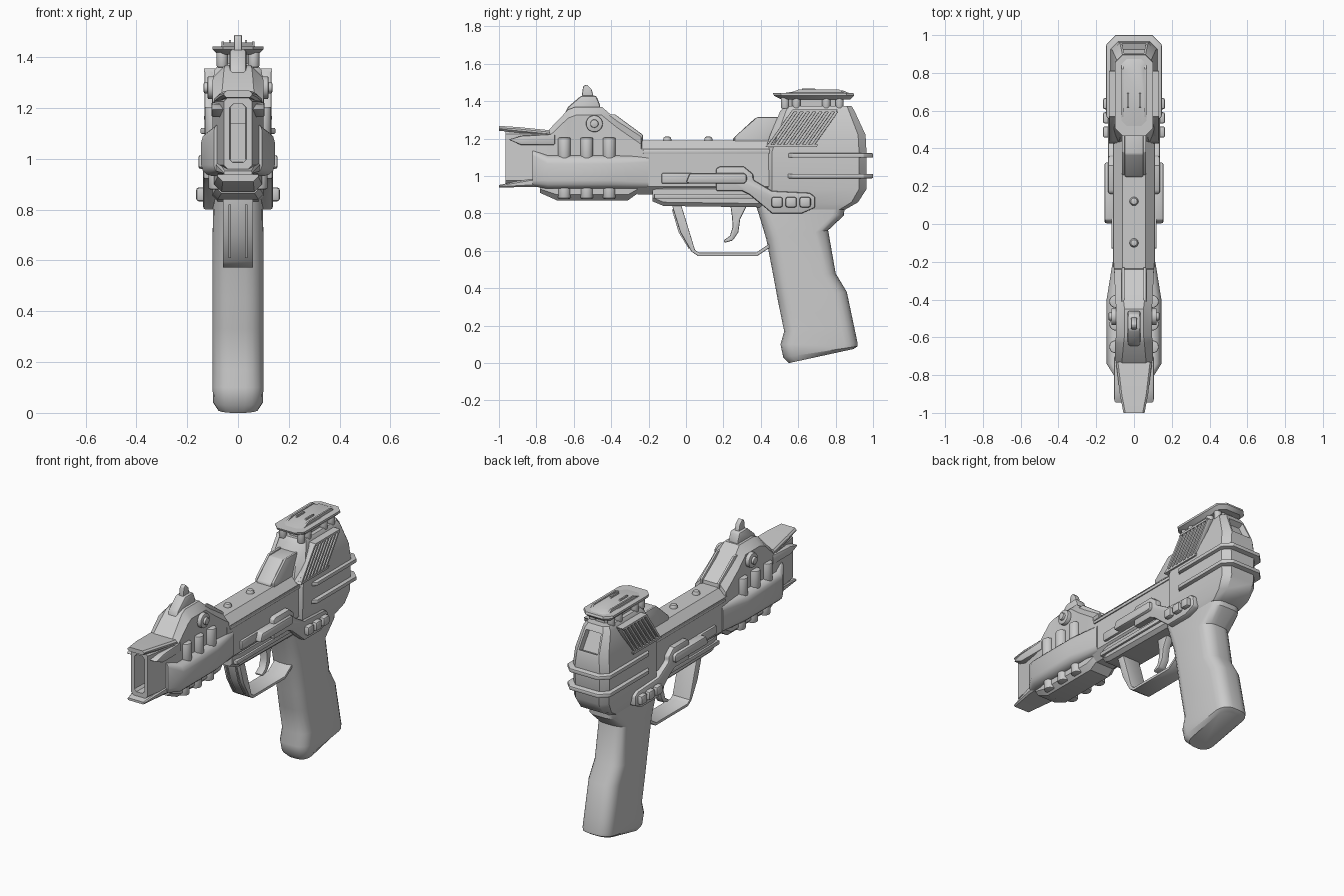
import bpy, bmesh, math
from mathutils import Vector


def finish(name, bm, mirror=False, angle=35):
    bmesh.ops.recalc_face_normals(bm, faces=bm.faces)
    me = bpy.data.meshes.new(name)
    bm.to_mesh(me)
    bm.free()
    ob = bpy.data.objects.new(name, me)
    bpy.context.collection.objects.link(ob)
    if mirror:
        ob.modifiers.new("Mirror", 'MIRROR')
    bpy.ops.object.select_all(action='DESELECT')
    ob.select_set(True)
    bpy.context.view_layer.objects.active = ob
    bpy.ops.object.shade_smooth_by_angle(angle=math.radians(angle))
    return ob


def bevel_sharp(bm, width, seg):
    edges = [e for e in bm.edges if e.calc_face_angle(0) > math.radians(40)]
    bmesh.ops.bevel(bm, geom=edges, offset=width, segments=seg, profile=0.5,
                    affect='EDGES', clamp_overlap=True)


def loft(name, rings, seg=1, bevel=0, recess=None):
    """Each ring: (y0, z0, y1, z1, half width, corner) - a rounded rectangle across x."""
    bm = bmesh.new()
    loops = []
    for y0, z0, y1, z1, hw, c in rings:
        a, b = Vector((0, y0, z0)), Vector((0, y1, z1))
        mid, d, half = (a + b) / 2, (b - a).normalized(), (b - a).length / 2
        loop = []
        for k, (sx, st) in enumerate(((1, 1), (-1, 1), (-1, -1), (1, -1))):
            for i in range(seg + 1):
                t = math.pi / 2 * (k + i / seg)
                p = mid + d * (st * (half - c) + c * math.sin(t))
                p.x = sx * (hw - c) + c * math.cos(t)
                loop.append(bm.verts.new(p))
        loops.append(loop)
    n = len(loops[0])
    for a, b in zip(loops, loops[1:]):
        for i in range(n):
            bm.faces.new((a[i], a[(i + 1) % n], b[(i + 1) % n], b[i]))
    bm.faces.new(loops[0])
    bm.faces.new(loops[-1])
    bmesh.ops.recalc_face_normals(bm, faces=bm.faces)
    if recess:
        f = [f for f in bm.faces if recess(f)]
        bmesh.ops.inset_region(bm, faces=f, thickness=0.015)
        bmesh.ops.inset_region(bm, faces=f, thickness=0.004, depth=-0.035)
    if bevel:
        bevel_sharp(bm, bevel, 2)
    return finish(name, bm)


def ylevels(name, rows, **kw):
    return loft(name, [(y, z0, y, z1, hw, c) for y, z0, z1, hw, c in rows], **kw)


def zlevels(name, rows, **kw):
    return loft(name, [(y0, z, y1, z, hw, c) for z, y0, y1, hw, c in rows], **kw)


def prism(name, pts, x0, x1, bevel=0.0, mirror=True):
    """Extrude a (y, z) outline from x0 to x1."""
    bm = bmesh.new()
    f = bm.faces.new([bm.verts.new((x0, y, z)) for y, z in pts])
    g = bmesh.ops.extrude_face_region(bm, geom=[f])['geom']
    bmesh.ops.translate(bm, vec=(x1 - x0, 0, 0),
                        verts=[v for v in g if isinstance(v, bmesh.types.BMVert)])
    bmesh.ops.recalc_face_normals(bm, faces=bm.faces)
    if bevel:
        bevel_sharp(bm, bevel, 2)
    return finish(name, bm, mirror)


def cylinder(name, loc, r, h, axis='Z', r2=None, mirror=False, bevel=0.006):
    bm = bmesh.new()
    bmesh.ops.create_cone(bm, cap_ends=True, segments=20, radius1=r,
                          radius2=r if r2 is None else r2, depth=h)
    bevel_sharp(bm, bevel, 2)
    if axis == 'X':
        for v in bm.verts:
            v.co = (v.co.z, v.co.y, v.co.x)
    bmesh.ops.translate(bm, vec=loc, verts=bm.verts)
    return finish(name, bm, mirror)


# Central body
ylevels("receiver", [(-0.26, 0.9, 1.19, 0.105, 0.045), (0.6, 0.9, 1.19, 0.105, 0.045)])
ylevels("receiver_underside", [(-0.18, 0.865, 0.95, 0.085, 0.02), (-0.12, 0.84, 0.95, 0.1, 0.02),
                               (0.6, 0.83, 0.95, 0.1, 0.02)])
prism("receiver_seam", [(-0.23, 1.12), (0.45, 1.12), (0.45, 1.14), (-0.23, 1.14)], 0.09, 0.111, 0.004)
for y in (-0.1, 0.12):
    cylinder("top_rivet", (0, y, 1.195), 0.026, 0.03, r2=0.018)

# Rear housing with recessed back window
zlevels("rear_housing", [
    (0.82, 0.42, 0.85, 0.095, 0.03), (0.86, 0.42, 0.92, 0.11, 0.035), (0.93, 0.42, 0.965, 0.12, 0.04),
    (1.13, 0.42, 0.965, 0.125, 0.04), (1.22, 0.45, 0.96, 0.115, 0.04), (1.35, 0.505, 0.90, 0.092, 0.03),
    (1.375, 0.53, 0.885, 0.075, 0.025)],
    recess=lambda f: f.normal.y > 0.8 and 1.22 < f.calc_center_median().z < 1.35)
for z in (1.00, 1.11):
    zlevels("rear_rail", [(z - 0.012, 0.52, 1.0, 0.147, 0.05), (z + 0.012, 0.52, 1.0, 0.147, 0.05)], bevel=0.005)
prism("rear_ramp", [(0.25, 1.18), (0.25, 1.2), (0.37, 1.31), (0.52, 1.31), (0.52, 1.15)], -0.05, 0.05, 0.008, False)
prism("rear_ramp_fin", [(0.26, 1.17), (0.26, 1.21), (0.38, 1.315), (0.5, 1.315), (0.5, 1.17)], 0.048, 0.064, 0.005)

# Slanted louvre panel
prism("louvre_panel", [(0.43, 1.16), (0.69, 1.16), (0.81, 1.35), (0.57, 1.35)], 0.06, 0.115)
for i in range(8):
    y = 0.435 + i * 0.0335
    prism("louvre_slat", [(y, 1.165), (y + 0.018, 1.165), (y + 0.145, 1.345), (y + 0.127, 1.345)], 0.1, 0.131, 0.003)
prism("louvre_lower_frame", [(0.425, 1.155), (0.7, 1.155), (0.705, 1.168), (0.435, 1.168)], 0.1, 0.133)
prism("louvre_upper_frame", [(0.56, 1.342), (0.80, 1.342), (0.81, 1.355), (0.57, 1.355)], 0.08, 0.133)

# Raised cap above the rear housing
for y in (0.53, 0.59, 0.75, 0.82):
    cylinder("cap_pillar", (0.062, y, 1.395), 0.022, 0.07, mirror=True)
zlevels("cap_core", [(1.36, 0.55, 0.84, 0.05, 0.02), (1.43, 0.55, 0.84, 0.05, 0.02)])
zlevels("cap_plate", [(1.41, 0.51, 0.88, 0.08, 0.03), (1.43, 0.47, 0.9, 0.1, 0.04), (1.443, 0.465, 0.895, 0.1, 0.04)])
zlevels("cap_top", [(1.44, 0.5, 0.88, 0.07, 0.03), (1.457, 0.61, 0.84, 0.055, 0.025)])
prism("cap_ridge", [(0.61, 1.44), (0.7, 1.44), (0.69, 1.467), (0.62, 1.467)], 0.027, 0.036)
prism("cap_side_ridge", [(0.53, 1.43), (0.86, 1.43), (0.82, 1.462), (0.6, 1.462)], 0.055, 0.065)

# Front shroud
ylevels("front_shroud", [(-0.82, 0.945, 1.14, 0.095, 0.03), (-0.74, 0.932, 1.11, 0.145, 0.045),
                         (-0.4, 0.932, 1.11, 0.145, 0.045), (-0.2, 0.932, 1.11, 0.113, 0.035)], seg=3)
ylevels("front_upper", [
    (-0.78, 1.0, 1.21, 0.085, 0.03), (-0.74, 1.0, 1.24, 0.1, 0.035), (-0.63, 1.0, 1.355, 0.1, 0.045),
    (-0.59, 1.0, 1.37, 0.095, 0.045), (-0.45, 1.0, 1.37, 0.095, 0.045), (-0.37, 1.0, 1.3, 0.1, 0.04),
    (-0.24, 1.0, 1.21, 0.105, 0.04), (-0.235, 1.0, 1.18, 0.1, 0.04)])
ylevels("front_lower", [(-0.78, 0.91, 1.0, 0.08, 0.02), (-0.69, 0.87, 1.0, 0.095, 0.03),
                        (-0.31, 0.87, 1.0, 0.095, 0.03), (-0.24, 0.92, 1.0, 0.08, 0.02)])
prism("front_ramp_fin", [(-0.23, 1.17), (-0.23, 1.22), (-0.38, 1.33), (-0.44, 1.33), (-0.44, 1.17)], 0.05, 0.065, 0.005)
for y in (-0.65, -0.53, -0.41):
    cylinder("upper_canister", (0.097, y, 1.14), 0.034, 0.13, mirror=True)
    cylinder("lower_canister", (0.082, y, 0.92), 0.034, 0.08, mirror=True)
cylinder("side_bolt_ring", (0.095, -0.49, 1.28), 0.045, 0.05, 'X', mirror=True)
cylinder("side_bolt", (0.11, -0.49, 1.28), 0.022, 0.05, 'X', mirror=True)

# Front sight
prism("front_sight_base", [(-0.65, 1.33), (-0.63, 1.37), (-0.56, 1.43), (-0.48, 1.43), (-0.46, 1.38), (-0.46, 1.33)],
      -0.034, 0.034, 0.012, False)
prism("front_sight_post", [(-0.56, 1.41), (-0.55, 1.48), (-0.53, 1.49), (-0.505, 1.465), (-0.49, 1.41)],
      -0.016, 0.016, 0.006, False)

# Hollow muzzle with blades
ylevels("muzzle", [(-0.75, 0.955, 1.245, 0.095, 0.02), (-0.965, 0.955, 1.245, 0.056, 0.02),
                   (-0.965, 0.985, 1.215, 0.034, 0.014), (-0.8, 0.985, 1.215, 0.03, 0.012)])
ylevels("muzzle_top_blade", [(-1.0, 1.242, 1.268, 0.056, 0.01), (-0.9, 1.232, 1.262, 0.075, 0.01),
                             (-0.73, 1.215, 1.245, 0.095, 0.01)])
ylevels("muzzle_bottom_blade", [(-1.0, 0.938, 0.952, 0.056, 0.005), (-0.84, 0.942, 0.985, 0.085, 0.01),
                                (-0.78, 0.94, 0.99, 0.09, 0.01)])
prism("muzzle_side_fin", [(-0.95, 1.195), (-0.88, 1.165), (-0.7, 1.165), (-0.7, 1.225), (-0.88, 1.215)], 0.05, 0.105, 0.008)

# Side trim: stepped panel, slide bar and buttons
prism("side_panel", [(0.16, 0.92), (0.16, 1.04), (0.18, 1.05), (0.31, 1.05), (0.36, 1.01), (0.36, 0.98), (0.46, 0.92),
                     (0.66, 0.91), (0.69, 0.89), (0.69, 0.83), (0.62, 0.8), (0.46, 0.8), (0.34, 0.9), (0.3, 0.92)],
      0.08, 0.137, 0.01)
prism("slide_bar", [(0.0, 0.965), (0.02, 0.96), (0.31, 0.96), (0.325, 0.97), (0.325, 1.005), (0.31, 1.015), (0.02, 1.015)],
      0.09, 0.156, 0.01)
prism("slide_rail", [(-0.13, 0.96), (0.05, 0.96), (0.05, 1.015), (-0.13, 1.015)], 0.09, 0.12, 0.006)
prism("lower_trim", [(-0.17, 0.88), (0.38, 0.88), (0.38, 0.905), (-0.17, 0.905)], 0.08, 0.112, 0.004)
for y in (0.487, 0.562, 0.637):
    prism("side_button", [(y - 0.03, 0.832), (y + 0.03, 0.832), (y + 0.03, 0.888), (y - 0.03, 0.888)], 0.12, 0.165, 0.012)

# Grip
loft("grip", [
    (0.36, 0.88, 0.85, 0.88, 0.09, 0.05), (0.385, 0.81, 0.845, 0.79, 0.098, 0.06),
    (0.43, 0.66, 0.76, 0.71, 0.1, 0.07), (0.47, 0.45, 0.80, 0.48, 0.1, 0.07),
    (0.492, 0.33, 0.86, 0.38, 0.1, 0.07), (0.525, 0.17, 0.90, 0.19, 0.1, 0.07),
    (0.505, 0.10, 0.918, 0.105, 0.1, 0.07), (0.52, 0.03, 0.918, 0.09, 0.098, 0.07),
    (0.55, 0.0, 0.895, 0.075, 0.08, 0.06)], seg=4)

# Trigger guard and trigger
prism("trigger_guard", [(-0.08, 0.86), (-0.03, 0.7), (0.03, 0.595), (0.065, 0.572), (0.38, 0.572), (0.46, 0.625),
                        (0.46, 0.648), (0.375, 0.59), (0.07, 0.59), (0.048, 0.605), (-0.03, 0.86)],
      -0.06, 0.06, 0.004, False)
prism("guard_rib", [(-0.075, 0.82), (-0.04, 0.7), (0.015, 0.61), (0.03, 0.62), (-0.05, 0.82)], 0.028, 0.038)
prism("trigger", [(0.235, 0.86), (0.245, 0.79), (0.25, 0.73), (0.235, 0.68), (0.2, 0.655), (0.205, 0.643),
                  (0.25, 0.655), (0.28, 0.7), (0.29, 0.77), (0.32, 0.83), (0.33, 0.86)], -0.025, 0.025, 0.008, False)
